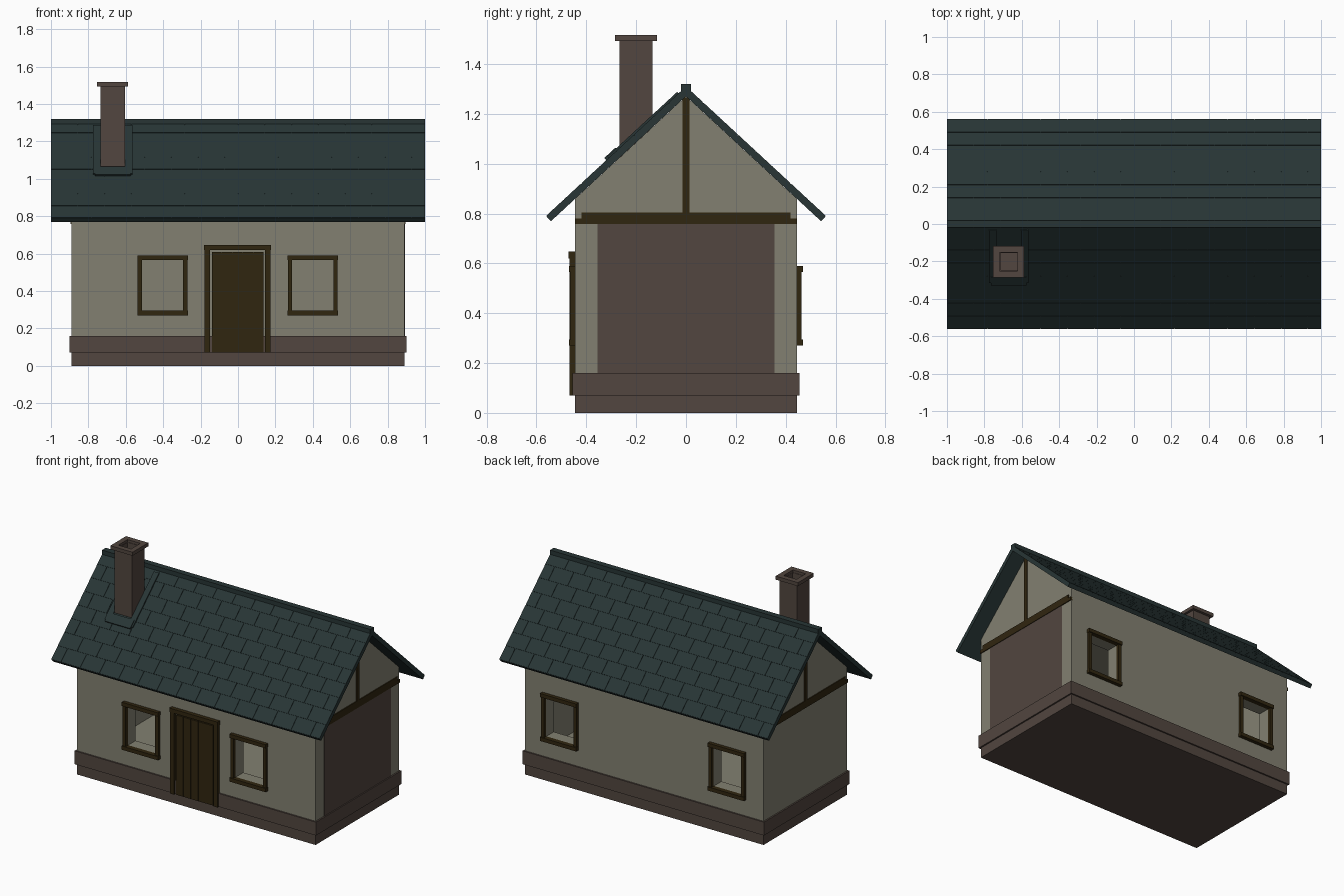
import bpy, bmesh, math
from mathutils import Matrix, Vector

if "Cube" in bpy.data.objects:
    bpy.data.objects.remove(bpy.data.objects["Cube"])


def mat(name, rgb):
    m = bpy.data.materials.new(name)
    m.diffuse_color = (*rgb, 1)
    m.use_nodes = True
    m.node_tree.nodes["Principled BSDF"].inputs["Base Color"].default_value = m.diffuse_color
    return m


PLASTER = mat("plaster", (0.225, 0.217, 0.165))
STONE = mat("brown stone", (0.084, 0.061, 0.050))
SLATE = mat("teal slate", (0.021, 0.036, 0.036))
WOOD = mat("dark wood", (0.030, 0.019, 0.005))


def finish(name, bm, material):
    bmesh.ops.recalc_face_normals(bm, faces=bm.faces)
    me = bpy.data.meshes.new(name)
    bm.to_mesh(me)
    bm.free()
    me.materials.append(material)
    ob = bpy.data.objects.new(name, me)
    bpy.context.collection.objects.link(ob)
    return ob


def add_box(bm, x0, x1, y0, y1, z0, z1, frame=Matrix()):
    m = (frame @ Matrix.Translation(((x0 + x1) / 2, (y0 + y1) / 2, (z0 + z1) / 2))
         @ Matrix.Diagonal((x1 - x0, y1 - y0, z1 - z0, 1)))
    bmesh.ops.create_cube(bm, size=1, matrix=m)


def boxes(name, material, *items, frame=Matrix()):
    bm = bmesh.new()
    for it in items:
        add_box(bm, *it, frame=frame)
    return finish(name, bm, material)


def cut(target, *box):
    cutter = boxes("cutter", PLASTER, box)
    cutter.hide_render = True
    mod = target.modifiers.new("cut", 'BOOLEAN')
    mod.operation, mod.solver, mod.object = 'DIFFERENCE', 'EXACT', cutter
    bpy.context.view_layer.objects.active = target
    bpy.ops.object.modifier_apply(modifier=mod.name)
    bpy.data.objects.remove(cutter)


APEX, SLOPE = 1.31, 0.925          # roof top line: z = APEX - SLOPE * |y|
ANG = math.atan(SLOPE)
LEN = 0.562 / math.cos(ANG)        # slope length

# Foundation and plinth
boxes("foundation", STONE, (-.89, .89, -.445, .445, 0, .07))
boxes("plinth", STONE, (-.9, .9, -.455, .455, .07, .16))

# Walls with gables: pentagon profile pulled along x, then hollowed
bm = bmesh.new()
eave = APEX - .04 - SLOPE * .445
profile = [(-.445, .16), (.445, .16), (.445, eave), (0, APEX - .04), (-.445, eave)]
face = bm.faces.new([bm.verts.new((-.89, y, z)) for y, z in profile])
ext = bmesh.ops.extrude_face_region(bm, geom=[face])
bmesh.ops.translate(bm, vec=(1.78, 0, 0),
                    verts=[v for v in ext["geom"] if isinstance(v, bmesh.types.BMVert)])
walls = finish("walls", bm, PLASTER)
cut(walls, -.8, .8, -.355, .355, .1605, .76)

# Windows: openings with wooden frames, (centre x, side)
for cx, s in ((-.403, -1), (.4, -1), (-.625, 1), (.625, 1)):
    y0, y1 = sorted((s * .33, s * .48))
    cut(walls, cx - .112, cx + .112, y0, y1, .293, .567)
    a, b = sorted((s * .44, s * .463))
    c, d = sorted((s * .438, s * .47))
    boxes("window_frame", WOOD,
          (cx - .133, cx - .11, a, b, .28, .58), (cx + .11, cx + .133, a, b, .28, .58),
          (cx - .135, cx + .135, c, d, .27, .295), (cx - .135, cx + .135, c, d, .565, .59))

# Door: planks and surround
boxes("door_planks", WOOD,
      *[(-.14 + i * .0555, -.087 + i * .0555, -.461, -.44, .07, .607) for i in range(5)])
boxes("door_backing", WOOD, (-.138, .133, -.457, -.44, .07, .605))
boxes("door_surround", WOOD, (-.18, -.15, -.468, -.44, .07, .622),
      (.145, .175, -.468, -.44, .07, .622), (-.182, .177, -.472, -.44, .62, .647))

# Gable timbers on both ends
for s in (-1, 1):
    x0, x1 = sorted((s * .88, s * .896))
    boxes("gable_timbers", WOOD, (x0, x1, -.445, .445, .757, .78),
          (x0, x1, -.42, .42, .78, .805), (x0, x1, -.014, .014, .805, 1.265))

# Stone panel on the right end wall
boxes("stone_panel", STONE, (.885, .892, -.355, .355, .16, .757))


# Roof slopes: local y runs down the slope, local z points outwards
def slope_frame(s):
    down = Vector((0, s * math.cos(ANG), -math.sin(ANG)))
    out = Vector((0, s * math.sin(ANG), math.cos(ANG)))
    m = Matrix((Vector((1, 0, 0)), down, out)).transposed().to_4x4()
    m.translation = (0, 0, APEX)
    return m


ROWS, COLS, GAP = 8, 14, .002
for s, side in ((-1, "front"), (1, "back")):
    f = slope_frame(s)
    boxes("roof_slab_" + side, SLATE, (-1, 1, 0, LEN, -.029, -.003), frame=f)
    tiles, rh, tw = [], LEN / ROWS, 2 / COLS
    for r in range(ROWS):
        shift = tw / 2 if r % 2 else 0
        for c in range(COLS + (r % 2)):
            x0 = max(-1, -1 + c * tw - shift)
            x1 = min(1, -1 + (c + 1) * tw - shift)
            tiles.append((x0 + GAP * (x0 > -1), x1, r * rh, (r + 1) * rh - GAP, -.004, 0))
    boxes("roof_tiles_" + side, SLATE, *tiles, frame=f)
boxes("ridge_cap", SLATE, (-1, 1, -.02, .02, 1.275, 1.32))

# Chimney: hollow shaft and cap
shaft = boxes("chimney_shaft", STONE, (-.735, -.603, -.267, -.135, 1.0, 1.5))
cut(shaft, -.715, -.623, -.247, -.155, 1.33, 1.6)
cap = boxes("chimney_cap", STONE, (-.753, -.587, -.285, -.117, 1.493, 1.517))
cut(cap, -.718, -.622, -.25, -.152, 1.4, 1.6)

# Flashing strips on the roof round the chimney
k = 1 / math.cos(ANG)
boxes("chimney_flashing", SLATE,
      (-.775, -.735, .03 * k, .31 * k, -.004, .008), (-.603, -.565, .03 * k, .31 * k, -.004, .008),
      (-.765, -.575, .275 * k, .32 * k, -.004, .012), frame=slope_frame(-1))
